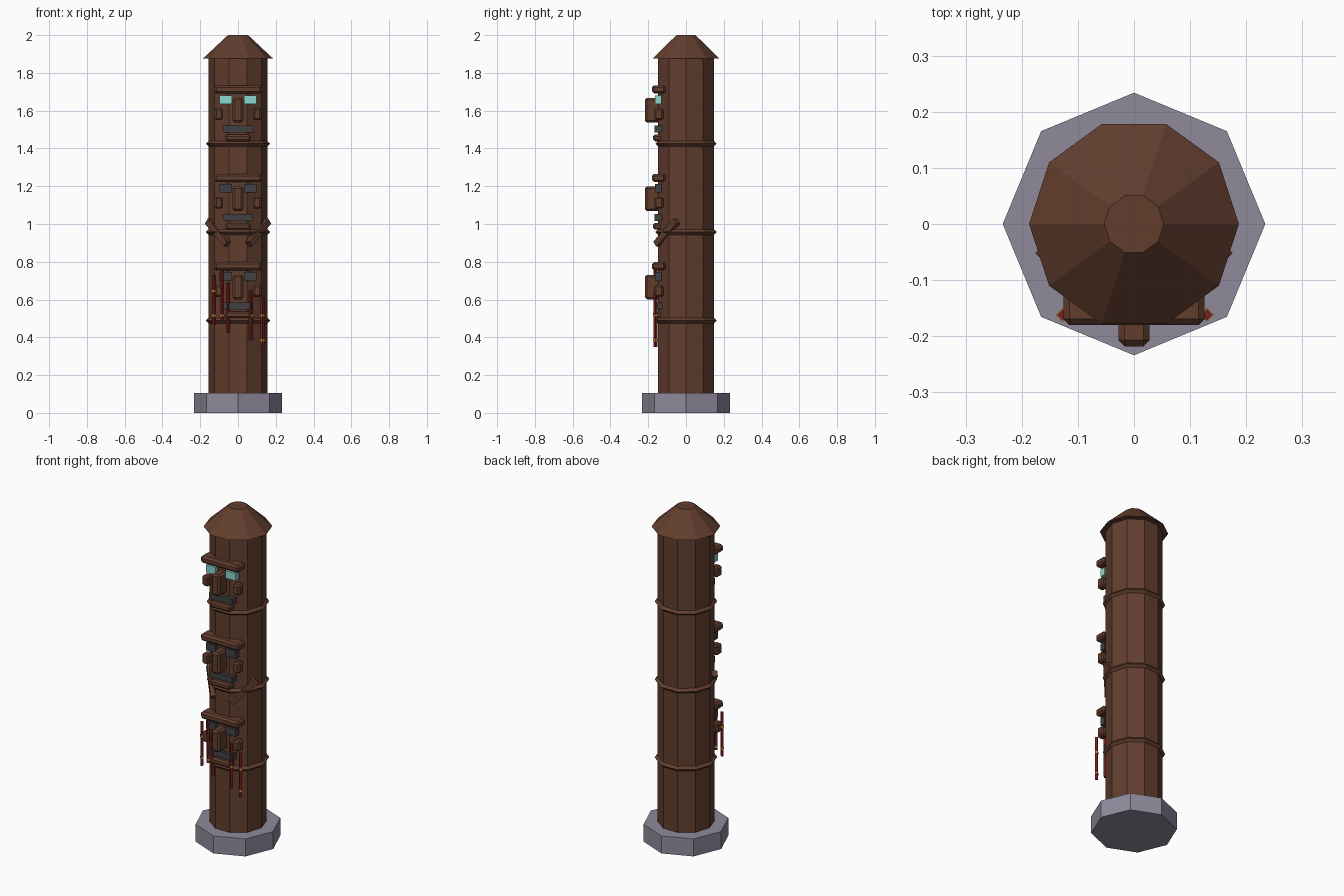
import bpy, bmesh, math
from mathutils import Vector, Matrix

if "Cube" in bpy.data.objects:
    bpy.data.objects.remove(bpy.data.objects["Cube"])


def material(name, rgb):
    m = bpy.data.materials.new(name)
    m.diffuse_color = (*rgb, 1)
    m.use_nodes = True
    m.node_tree.nodes["Principled BSDF"].inputs["Base Color"].default_value = m.diffuse_color
    return m


WOOD = material("brown wood", (0.122, 0.048, 0.027))
STONE = material("grey stone", (0.28, 0.255, 0.33))
DARK = material("charcoal", (0.052, 0.052, 0.058))
TEAL = material("pale teal", (0.26, 0.68, 0.61))
RED = material("dark red", (0.19, 0.012, 0.014))
GOLD = material("gold", (0.55, 0.29, 0.04))


def finish(name, bm, mat):
    bmesh.ops.recalc_face_normals(bm, faces=bm.faces)
    me = bpy.data.meshes.new(name)
    bm.to_mesh(me)
    bm.free()
    me.materials.append(mat)
    ob = bpy.data.objects.new(name, me)
    bpy.context.collection.objects.link(ob)
    return ob


def prism(name, sides, r1, r2, z0, z1, mat, turn=0.0, x=0.0, y=0.0):
    """Upright prism or frustum."""
    bm = bmesh.new()
    bmesh.ops.create_cone(bm, cap_ends=True, segments=sides, radius1=r1, radius2=r2, depth=z1 - z0,
                          matrix=Matrix.Translation((x, y, (z0 + z1) / 2)) @ Matrix.Rotation(turn, 4, 'Z'))
    return finish(name, bm, mat)


def box(name, xs, ys, zs, mat, bevel=0.0):
    """Box between limits, with optional chamfered edges."""
    bm = bmesh.new()
    size = [b - a for a, b in (xs, ys, zs)]
    mid = [(a + b) / 2 for a, b in (xs, ys, zs)]
    bmesh.ops.create_cube(bm, size=1, matrix=Matrix.Translation(mid) @ Matrix.Diagonal((*size, 1)))
    if bevel:
        bmesh.ops.bevel(bm, geom=bm.edges[:], offset=bevel, segments=1, affect='EDGES')
    return finish(name, bm, mat)


def ring(name, z, major=0.156, minor=0.0145, sides=10):
    """Band with a diamond cross-section."""
    bm = bmesh.new()
    loops = []
    for i in range(sides):
        a = math.tau * i / sides
        loops.append([bm.verts.new(((major + dr) * math.cos(a), (major + dr) * math.sin(a), z + dz))
                      for dr, dz in ((minor, 0), (0, minor), (-minor, 0), (0, -minor))])
    for i in range(sides):
        p, q = loops[i], loops[(i + 1) % sides]
        for k in range(4):
            bm.faces.new((p[k], q[k], q[(k + 1) % 4], p[(k + 1) % 4]))
    return finish(name, bm, WOOD)


# Stone foot, ten-sided post with a corner at the front, tapered cap
prism("base", 8, 0.234, 0.234, 0, 0.105, STONE)
prism("post", 10, 0.155, 0.155, 0.001, 1.88, WOOD, math.pi / 2)
prism("cap", 10, 0.187, 0.053, 1.875, 2.0, WOOD, math.pi / 2)

# Three stacked carved faces, each closed off by a ring below
STEP = 0.468
for i, level in enumerate(("top", "middle", "lower")):
    d = -STEP * i
    ring(level + "_ring", 1.425 + d)
    box(level + "_brow", (-0.126, 0.126), (-0.18, -0.108), (1.691 + d, 1.734 + d), WOOD, 0.011)
    box(level + "_nose", (-0.028, 0.028), (-0.218, -0.135), (1.537 + d, 1.667 + d), WOOD, 0.011)
    box(level + "_mouth", (-0.078, 0.078), (-0.166, -0.128), (1.484 + d, 1.521 + d), DARK)
    box(level + "_chin", (-0.067, 0.067), (-0.174, -0.125), (1.438 + d, 1.473 + d), WOOD, 0.009)
    for s, side in ((-1, "left"), (1, "right")):
        eye = sorted((s * 0.033, s * 0.099))
        box(f"{level}_{side}_eye", eye, (-0.164, -0.13), (1.635 + d, 1.681 + d), TEAL if i == 0 else DARK)
        cheek = sorted((s * 0.08, s * 0.124))
        box(f"{level}_{side}_cheek", cheek, (-0.168, -0.12), (1.55 + d, 1.612 + d), WOOD, 0.009)

# Slanted arms wrapping towards the front
for s, side in ((-1, "left"), (1, "right")):
    along = Vector((-s * 0.101, -0.107, -0.122)).normalized()
    out = Vector((s * 0.7, -0.7, 0))
    across = along.cross(out).normalized()
    out = across.cross(along).normalized()
    frame = Matrix((along, across, out)).transposed().to_4x4()
    bm = bmesh.new()
    bmesh.ops.create_cube(bm, size=1, matrix=Matrix.Translation((s * 0.107, -0.102, 0.954)) @ frame
                          @ Matrix.Diagonal((0.19, 0.034, 0.03, 1)))
    finish(side + "_arm", bm, WOOD)

# Thin hanging red sticks with gold bands: x, bottom height, band heights
STICKS = ((-0.127, 0.468, (0.645, 0.515)), (-0.085, 0.495, (0.515,)), (-0.053, 0.425, (0.515,)),
          (0.069, 0.385, (0.515,)), (0.130, 0.348, (0.515, 0.385)))
for n, (x, low, bands) in enumerate(STICKS, 1):
    prism(f"stick_{n}", 4, 0.01, 0.01, low, low + 0.263, RED, x=x, y=-0.162)
    for k, z in enumerate(bands, 1):
        prism(f"stick_{n}_band_{k}", 4, 0.0125, 0.0125, z - 0.006, z + 0.006, GOLD, x=x, y=-0.162)
